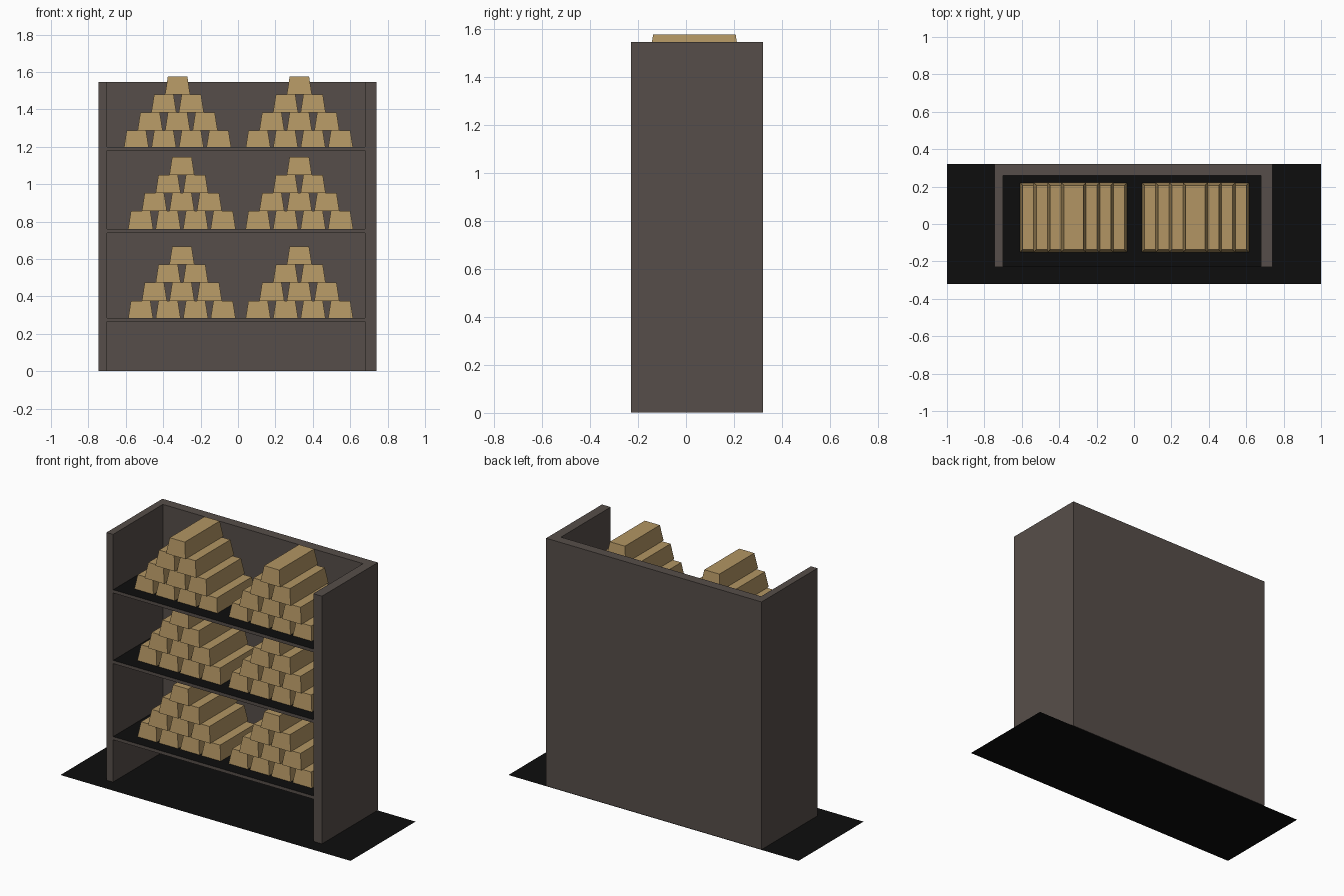
import bpy
import bmesh
from mathutils import Matrix, Vector

cube = bpy.data.objects.get("Cube")
if cube:
    bpy.data.objects.remove(cube, do_unlink=True)


def make_material(name, rgb):
    mat = bpy.data.materials.new(name)
    mat.use_nodes = True
    mat.diffuse_color = (*rgb, 1)
    bsdf = next(n for n in mat.node_tree.nodes if n.type == 'BSDF_PRINCIPLED')
    bsdf.inputs["Base Color"].default_value = (*rgb, 1)
    return mat


GREY = make_material("warm grey", (0.094, 0.076, 0.067))
GOLD = make_material("dull gold", (0.445, 0.300, 0.125))
BLACK = make_material("black", (0.004, 0.004, 0.004))


def add_box(bm, low, high, taper=0.0):
    """Box between two corners, its top drawn in on every side by taper."""
    low, high = Vector(low), Vector(high)
    mid, size = (low + high) / 2, high - low
    matrix = Matrix.Translation(mid) @ Matrix.Diagonal((*size, 1))
    for v in bmesh.ops.create_cube(bm, size=1, matrix=matrix)["verts"]:
        if v.co.z > mid.z:
            v.co.x -= taper if v.co.x > mid.x else -taper
            v.co.y -= taper if v.co.y > mid.y else -taper


def finish(name, bm, *materials):
    mesh = bpy.data.meshes.new(name)
    bm.to_mesh(mesh)
    bm.free()
    for mat in materials:
        mesh.materials.append(mat)
    obj = bpy.data.objects.new(name, mesh)
    bpy.context.collection.objects.link(obj)
    return obj


def box(name, low, high, *materials):
    bm = bmesh.new()
    add_box(bm, low, high)
    return finish(name, bm, *materials)


# Flat floor sheet
bm = bmesh.new()
bmesh.ops.create_grid(bm, x_segments=1, y_segments=1, size=1,
                      matrix=Matrix.Diagonal((1, 0.32, 1, 1)))
finish("floor_sheet", bm, BLACK)

# Cabinet walls
FRONT, BACK, INNER_BACK = -0.23, 0.32, 0.26
BASE, TOP = 0.002, 1.545
LEFT, RIGHT = 0.68, -0.70
box("left_wall", (LEFT, FRONT, BASE), (0.74, BACK, TOP), GREY)
box("right_wall", (-0.745, FRONT, BASE), (RIGHT, BACK, TOP), GREY)
box("back_wall", (RIGHT, INNER_BACK, BASE), (LEFT, BACK, TOP), GREY)

# Shelves: black boards with grey edges
SHELVES = {"lower": 0.285, "middle": 0.76, "upper": 1.2}
for level, z in SHELVES.items():
    shelf = box(level + "_shelf", (RIGHT, FRONT, z - 0.02),
                (LEFT, INNER_BACK, z), GREY, BLACK)
    for face in shelf.data.polygons:
        face.material_index = int(abs(face.normal.z) > 0.5)


# Pyramids of tapered bars
def bar_pile(name, x, z, rows=4, pitch=0.147, height=0.0965):
    bm = bmesh.new()
    for row in range(rows):
        count = rows - row
        for i in range(count):
            cx = x + (i - (count - 1) / 2) * pitch
            cz = z + row * height
            add_box(bm, (cx - 0.067, -0.152, cz),
                    (cx + 0.067, 0.222, cz + height), taper=0.015)
    finish(name, bm, GOLD)


PILE_BASE = {"lower": 0.28, "middle": 0.76, "upper": 1.19}
for level, z in PILE_BASE.items():
    bar_pile(level + "_left_bars", 0.328, z)
    bar_pile(level + "_right_bars", -0.323 if level == "upper" else -0.30, z)
